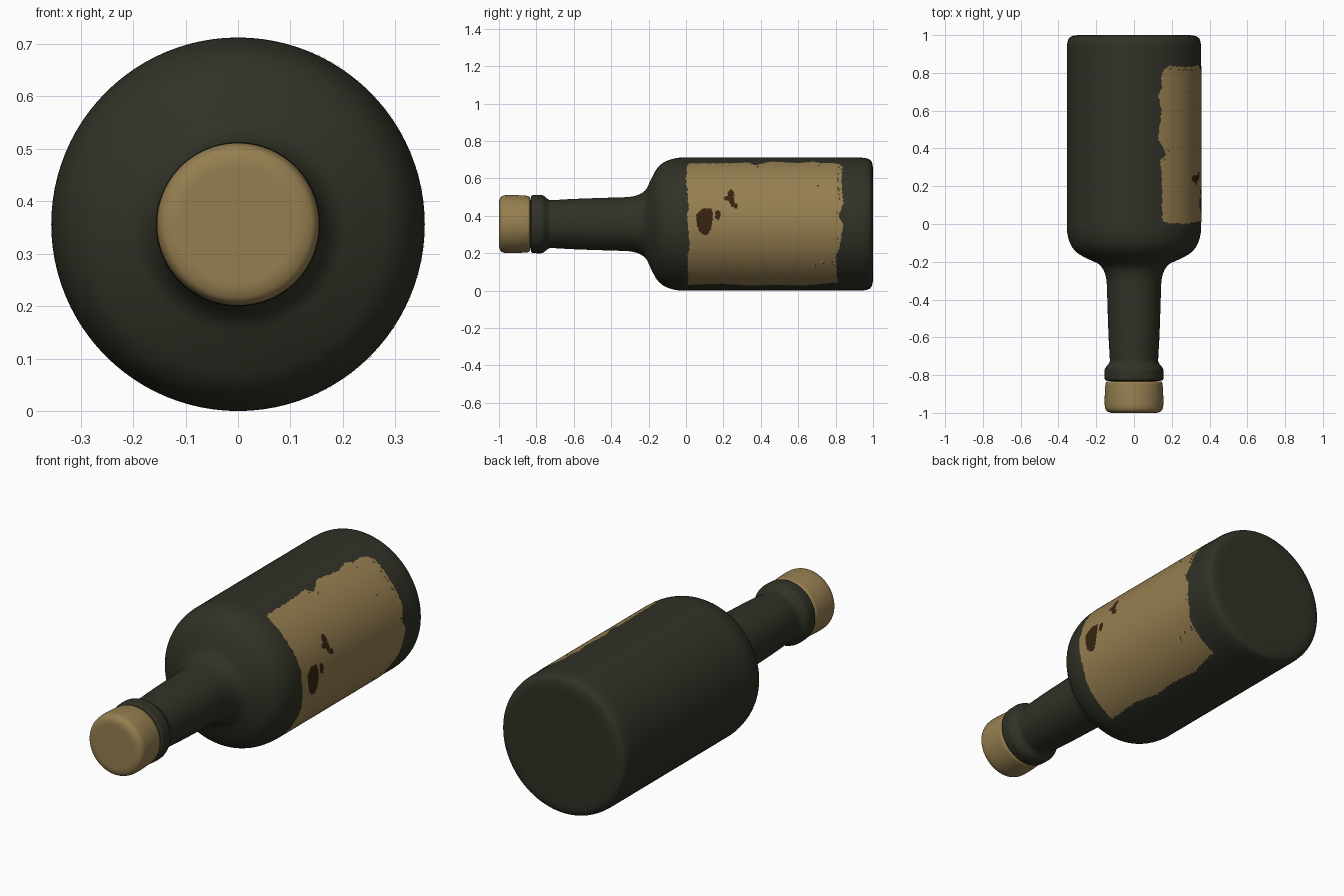
import bpy, bmesh, math, random
from mathutils import Vector

if "Cube" in bpy.data.objects:
    bpy.data.objects.remove(bpy.data.objects["Cube"])

random.seed(4)
R = 0.356          # body radius, also the height of the bottle axis
SEG = 96


def material(name, col):
    m = bpy.data.materials.new(name)
    m.diffuse_color = (*col, 1)
    m.use_nodes = True
    m.node_tree.nodes["Principled BSDF"].inputs["Base Color"].default_value = m.diffuse_color
    return m


glass = material("dark_glass", (0.030, 0.031, 0.0195))
paper = material("tan_paper", (0.305, 0.212, 0.082))
stain = material("brown_stain", (0.038, 0.017, 0.005))


def chaikin(pts, n=3):
    """Round a control polygon by corner cutting, keeping its ends."""
    for _ in range(n):
        out = [pts[0]]
        for a, b in zip(pts, pts[1:]):
            out += [a.lerp(b, 0.25), a.lerp(b, 0.75)]
        pts = out + [pts[-1]]
    return pts


def finish(bm, name, mats):
    me = bpy.data.meshes.new(name)
    bm.to_mesh(me)
    bm.free()
    for m in mats:
        me.materials.append(m)
    ob = bpy.data.objects.new(name, me)
    bpy.context.collection.objects.link(ob)
    me.shade_smooth()
    return ob


def lathe(name, profile, mat):
    """Spin a (y, radius) profile around the lying axis."""
    pts = chaikin([Vector(p) for p in profile])
    bm = bmesh.new()
    vs = [bm.verts.new((r, y, 0)) for y, r in pts]
    es = [bm.edges.new(e) for e in zip(vs, vs[1:])]
    bmesh.ops.spin(bm, geom=vs + es, cent=(0, 0, 0), axis=(0, 1, 0),
                   angle=math.tau, steps=SEG, use_merge=True)
    bmesh.ops.remove_doubles(bm, verts=bm.verts, dist=1e-5)
    bmesh.ops.recalc_face_normals(bm, faces=bm.faces)
    bmesh.ops.translate(bm, verts=bm.verts, vec=(0, 0, R))
    return finish(bm, name, [mat])


# Glass bottle: base, body, shoulder, neck and lip
lathe("bottle", [
    (1, 0), (1, .24), (1, .325), (.975, R), (.85, R), (.04, R), (-.06, R),
    (-.145, .32), (-.19, .235), (-.215, .175), (-.28, .145), (-.38, .142),
    (-.6, .135), (-.71, .128), (-.735, .128), (-.765, .157), (-.80, .156),
    (-.828, .155), (-.831, .135), (-.831, 0)], glass)

# Cork cap
lathe("cork", [
    (-.832, 0), (-.832, .13), (-.835, .15), (-.87, .153), (-.93, .156),
    (-.985, .154), (-1, .128), (-1, .09), (-1, 0)], paper)


def interp(table, t):
    for (a, p), (b, q) in zip(table, table[1:]):
        if t <= b:
            return p + (q - p) * max(0, (t - a) / (b - a))
    return table[-1][1]


def ragged(n, amp):
    return [random.uniform(-amp, amp) for _ in range(n + 1)]


# Torn label: a thin curved sheet, edges given as position -> edge offset
top_x = [(.0, .16), (.02, .15), (.2, .148), (.33, .14), (.36, .17), (.40, .155),
         (.44, .128), (.6, .145), (.68, .13), (.72, .15), (.78, .145),
         (.82, .16), (.84, .19)]
low_x = [(0, .15), (.2, .16), (.35, .14), (.5, .15), (.65, .14), (.8, .17)]
back_y = [(.03, .81), (.19, .80), (.23, .82), (.35, .84), (.40, .815),
          (.46, .84), (.6, .83), (.69, .84)]
front_y = [(.03, .01), (.2, .01), (.22, .02), (.4, .005), (.45, .015),
           (.6, .0), (.69, .01)]
# Stains as ellipses: y, z, half width, half height
stains = [(.10, .37, .040, .072), (.075, .39, .022, .03), (.125, .40, .02, .04),
          (.17, .405, .016, .025), (.228, .495, .024, .016), (.24, .515, .016, .026),
          (.248, .475, .014, .025), (.265, .452, .012, .015)]

N = 120
RL = R + 0.0015
jit = [ragged(N, .004) for _ in range(4)]
bm = bmesh.new()
grid = []
for i in range(N + 1):
    u = i / N
    a_top = math.acos((interp(top_x, u * .84) + jit[0][i]) / RL)
    a_low = -math.acos((interp(low_x, u * .84) + jit[1][i]) / RL)
    row = []
    for j in range(N + 1):
        a = a_low + (a_top - a_low) * j / N
        z = R + RL * math.sin(a)
        y0 = interp(front_y, z) + jit[2][j]
        y1 = interp(back_y, z) + jit[3][j]
        row.append(bm.verts.new((RL * math.cos(a), y0 + (y1 - y0) * u, z)))
    grid.append(row)
for i in range(N):
    for j in range(N):
        f = bm.faces.new((grid[i][j], grid[i + 1][j],
                          grid[i + 1][j + 1], grid[i][j + 1]))
        c = f.calc_center_median()
        f.material_index = int(any(
            ((c.y - y) / w) ** 2 + ((c.z - z) / h) ** 2 < 1 for y, z, w, h in stains))
bmesh.ops.recalc_face_normals(bm, faces=bm.faces)
if sum(f.normal.x for f in bm.faces) < 0:
    bmesh.ops.reverse_faces(bm, faces=bm.faces)
finish(bm, "label", [paper, stain])
